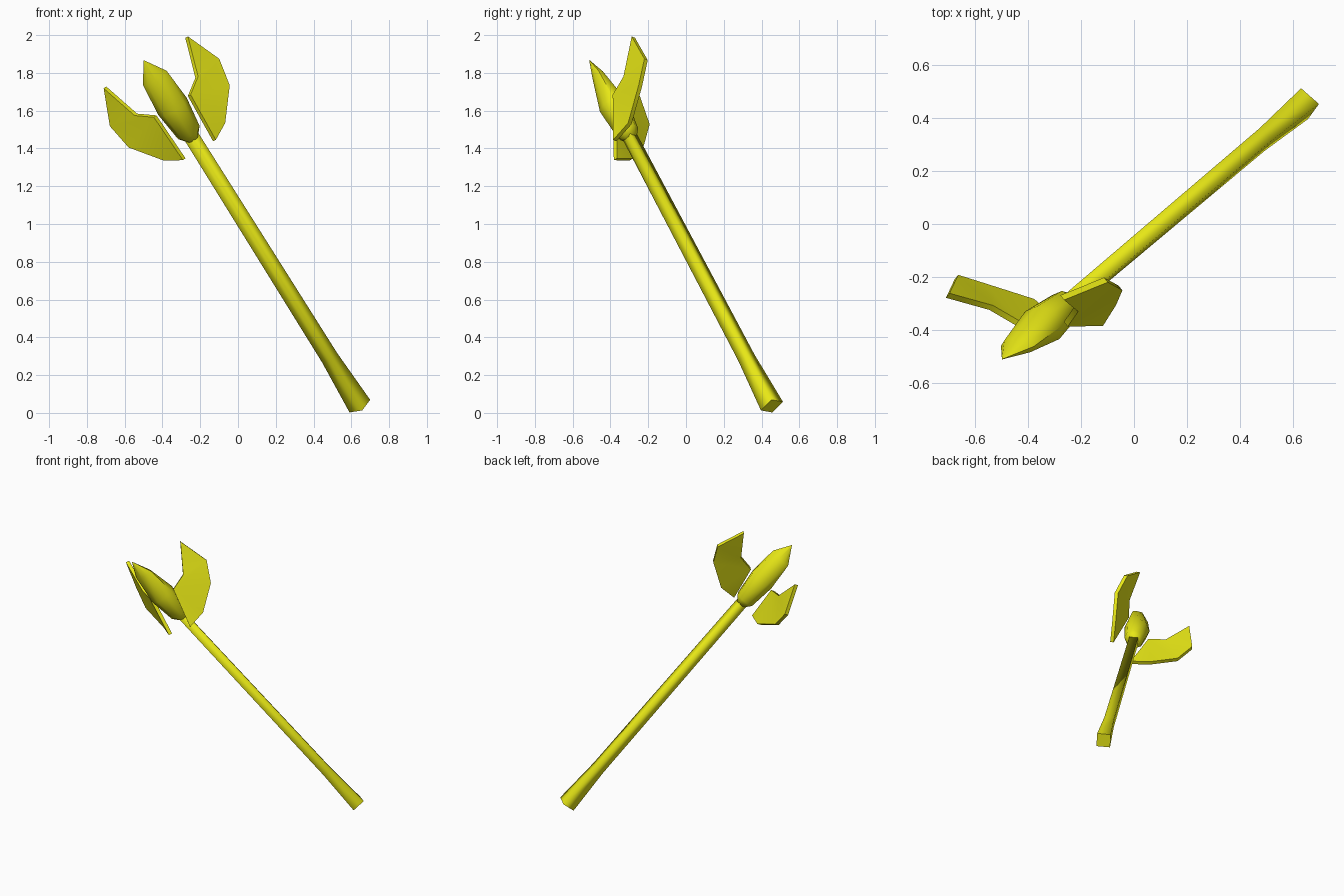
import bpy, bmesh, math
from mathutils import Vector, Matrix

if "Cube" in bpy.data.objects:
    bpy.data.objects.remove(bpy.data.objects["Cube"])

# Leaning frame: local z runs up the shaft, local x spans the two blades
d = Vector((-1.145, -0.967, 1.832)).normalized()
w = Vector((0.846, -0.02, 0.531))
w = (w - d * w.dot(d)).normalized()
n = d.cross(w)
frame = Matrix((w, n, d)).transposed().to_4x4()
frame.translation = (0.645, 0.455, 0.036)

yellow = bpy.data.materials.new("yellow")
yellow.diffuse_color = (0.8, 0.8, 0.008, 1)
yellow.use_nodes = True
yellow.node_tree.nodes["Principled BSDF"].inputs["Base Color"].default_value = yellow.diffuse_color


def finish(name, bm, angle):
    bmesh.ops.recalc_face_normals(bm, faces=bm.faces[:])
    mesh = bpy.data.meshes.new(name)
    bm.transform(frame)
    bm.to_mesh(mesh)
    bm.free()
    mesh.materials.append(yellow)
    ob = bpy.data.objects.new(name, mesh)
    bpy.context.collection.objects.link(ob)
    bpy.ops.object.select_all(action='DESELECT')
    ob.select_set(True)
    bpy.context.view_layer.objects.active = ob
    bpy.ops.object.shade_smooth_by_angle(angle=math.radians(angle))


def loft(name, sides, rings, angle):
    """Rings are (height, x radius, y radius), capped at both ends."""
    bm = bmesh.new()
    loops = []
    for z, rx, ry in rings:
        loops.append([bm.verts.new((rx * math.cos(math.tau * i / sides),
                                    ry * math.sin(math.tau * i / sides), z))
                      for i in range(sides)])
    for lo, hi in zip(loops, loops[1:]):
        for i in range(sides):
            j = (i + 1) % sides
            bm.faces.new((lo[i], lo[j], hi[j], hi[i]))
    bm.faces.new(loops[0])
    bm.faces.new(loops[-1])
    bmesh.ops.remove_doubles(bm, verts=bm.verts[:], dist=0.0005)
    finish(name, bm, angle)


# Square shaft, flared at the foot
loft("shaft", 4, [(0, .064, .064), (.33, .047, .047), (1.92, .041, .041)], 91)

# Bud-shaped spike, flattening toward the tip
loft("spike", 8, [(1.83, .035, .035), (1.872, .067, .062), (2.05, .088, .08),
                  (2.245, .073, .034), (2.363, .002, .002)], 60)

# Blade outline: tip, outer rim, lower point, inner notch
outline = [(.254, .21, 2.255), (.332, .196, 2.056), (.306, .107, 1.933),
           (.182, -.01, 1.813), (.094, -.104, 1.80),
           (.106, .006, 2.051), (.189, .084, 2.083)]
panels = [(0, 1, 6), (1, 2, 5, 6), (2, 3, 5), (3, 4, 5)]
half = Vector((1, -1, .35)).normalized() * 0.012


def blade(name, side):
    bm = bmesh.new()
    flip = Vector((side, 1, 1))
    front = [bm.verts.new((Vector(p) + half) * flip) for p in outline]
    back = [bm.verts.new((Vector(p) - half) * flip) for p in outline]
    for f in panels:
        bm.faces.new([front[i] for i in f])
        bm.faces.new([back[i] for i in reversed(f)])
    for i in range(len(outline)):
        j = (i + 1) % len(outline)
        bm.faces.new((front[i], back[i], back[j], front[j]))
    finish(name, bm, 40)


blade("right_blade", 1)
blade("left_blade", -1)
